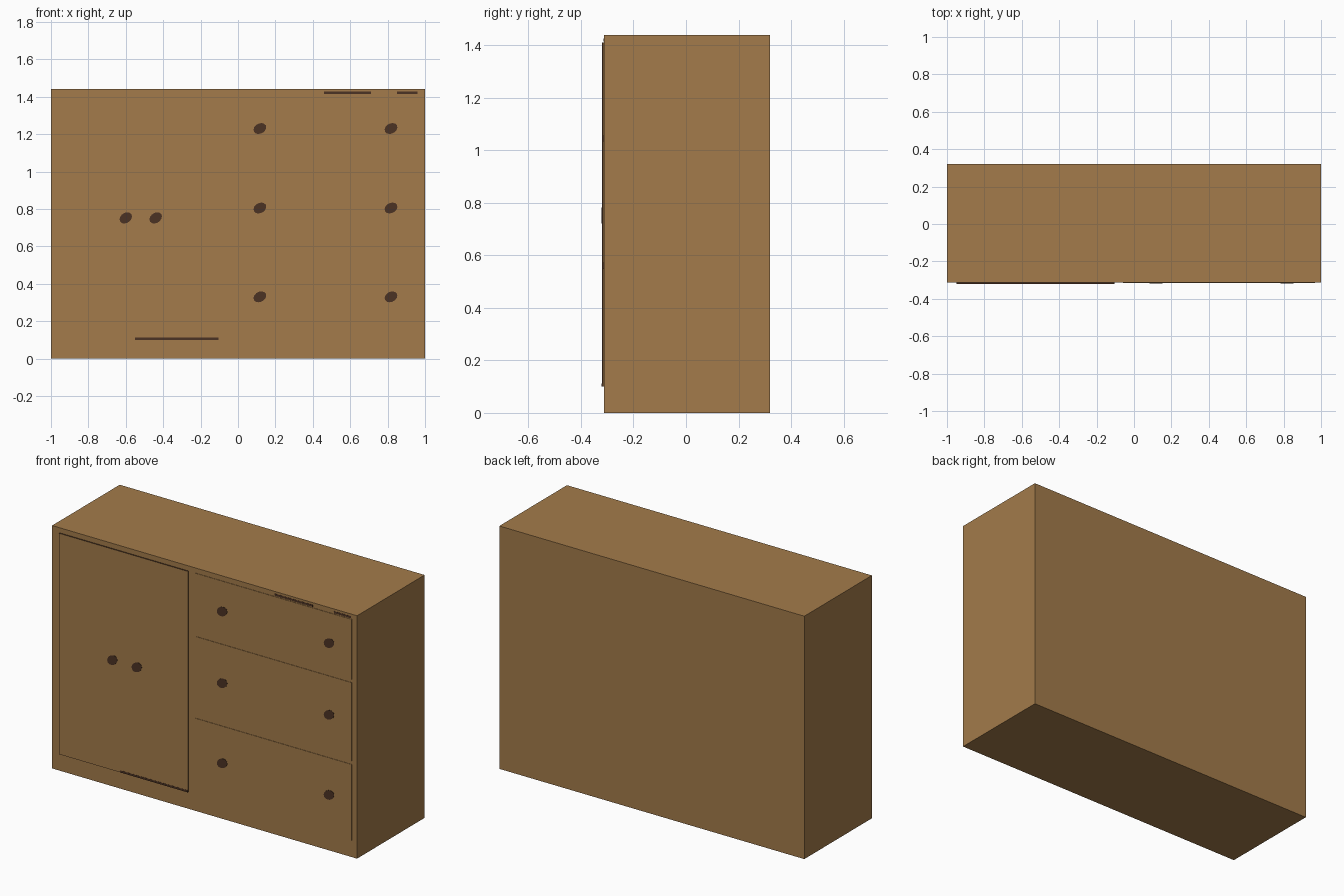
import bpy, bmesh, math

if "Cube" in bpy.data.objects:
    bpy.data.objects.remove(bpy.data.objects["Cube"])


def material(name, rgb):
    m = bpy.data.materials.new(name)
    m.diffuse_color = (*rgb, 1)
    m.use_nodes = True
    m.node_tree.nodes["Principled BSDF"].inputs["Base Color"].default_value = m.diffuse_color
    return m


wood = material("warm wood", (0.366, 0.198, 0.069))
dark = material("dark brown", (0.07, 0.032, 0.017))


def finish(name, bm, mats):
    bmesh.ops.recalc_face_normals(bm, faces=bm.faces)
    me = bpy.data.meshes.new(name)
    bm.to_mesh(me)
    bm.free()
    for m in mats:
        me.materials.append(m)
    ob = bpy.data.objects.new(name, me)
    bpy.context.collection.objects.link(ob)
    return ob


def box(name, x, y, z, mat, side_mat=None):
    """Box from ranges; side_mat colours every face except front and back."""
    bm = bmesh.new()
    bmesh.ops.create_cube(bm, size=1)
    for v in bm.verts:
        v.co = [lo + (c + 0.5) * (hi - lo) for c, (lo, hi) in zip(v.co, (x, y, z))]
    bm.normal_update()
    if side_mat:
        for f in bm.faces:
            f.material_index = 0 if abs(f.normal.y) > 0.5 else 1
    return finish(name, bm, [mat, side_mat] if side_mat else [mat])


def handle_spot(name, x, z, y, tilt):
    """Thin oval plate painted on the front."""
    bm = bmesh.new()
    ring = []
    for i in range(14):
        a = math.tau * i / 14
        u, w = 0.036 * math.cos(a), 0.027 * math.sin(a)
        ring.append(bm.verts.new((x + u * math.cos(tilt) - w * math.sin(tilt), y,
                                  z + u * math.sin(tilt) + w * math.cos(tilt))))
    f = bm.faces.new(ring)
    ext = bmesh.ops.extrude_face_region(bm, geom=[f])
    for v in ext["geom"]:
        if isinstance(v, bmesh.types.BMVert):
            v.co.y -= 0.002
    return finish(name, bm, [dark])


BODY_Y, DRAWER_Y, DOOR_Y = -0.313, -0.3155, -0.320

# Cabinet body
box("cabinet_body", (-1, 1), (BODY_Y, 0.32), (0, 1.44), wood)

# Door panel with dark edges, and its worn lower edge
box("door_panel", (-0.95, -0.105), (DOOR_Y, -0.30), (0.10, 1.41), wood, dark)
box("door_lower_edge", (-0.55, -0.105), (DOOR_Y - 0.001, DOOR_Y + 0.002), (0.10, 0.112), dark)

# Three drawer fronts
for i, z in enumerate([(0.10, 0.55), (0.57, 1.035), (1.055, 1.41)]):
    box(f"drawer_front_{i + 1}", (-0.06, 0.967), (DRAWER_Y, -0.30), z, wood)

# Dark marks above the top drawer
for i, x in enumerate([(0.46, 0.71), (0.85, 0.96)]):
    box(f"top_mark_{i + 1}", x, (BODY_Y - 0.001, BODY_Y + 0.002), (1.415, 1.427), dark)

# Drawer and door handles
for i, z in enumerate((0.33, 0.805, 1.23)):
    for side, x in (("left", 0.117), ("right", 0.818)):
        handle_spot(f"drawer_handle_{side}_{i + 1}", x, z, DRAWER_Y + 0.0005, 0.5)
for side, x in (("left", -0.6), ("right", -0.44)):
    handle_spot(f"door_handle_{side}", x, 0.752, DOOR_Y + 0.0005, 0.6)
